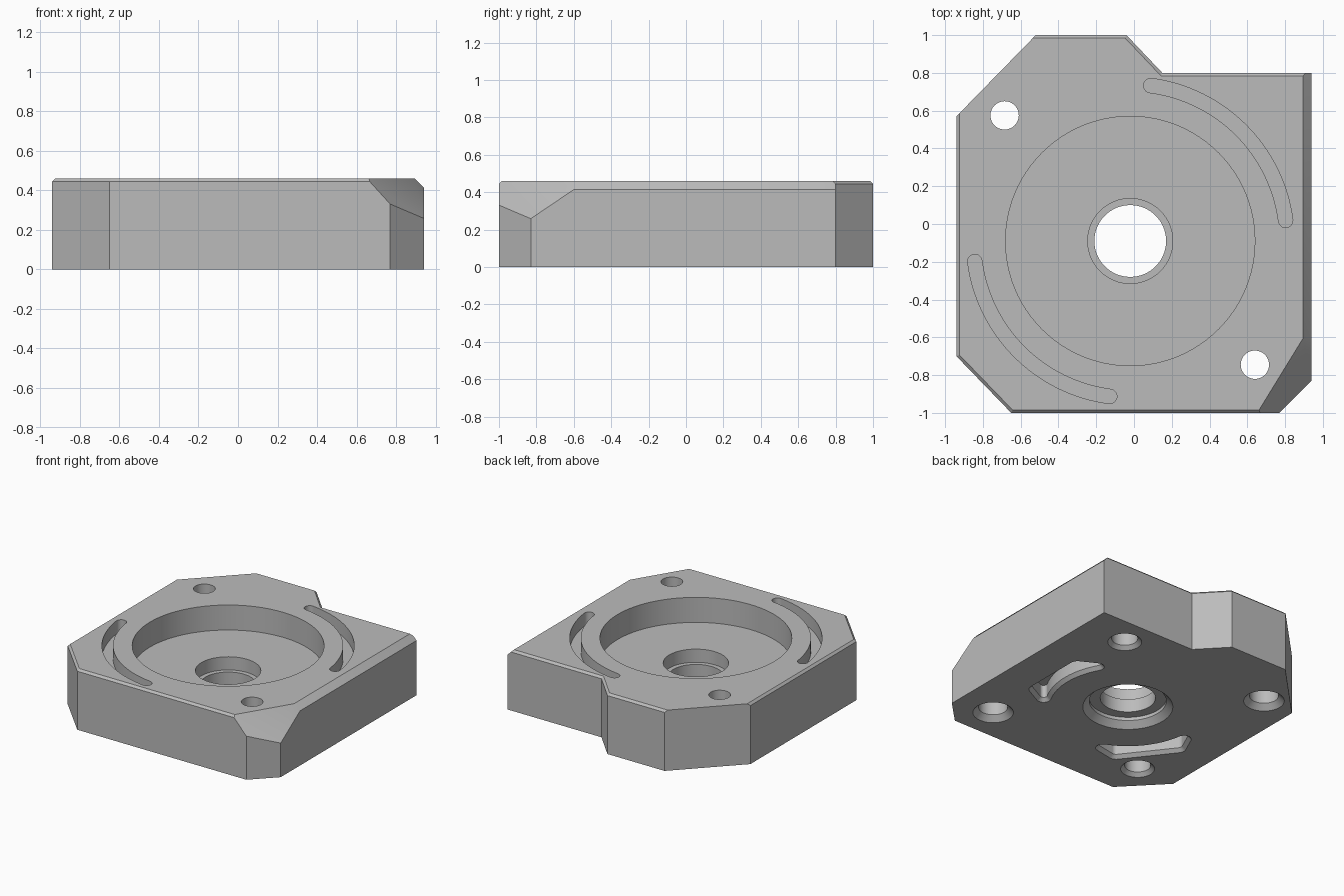
import bpy, bmesh
from math import sin, cos, pi, radians
from mathutils import Vector, Matrix

if "Cube" in bpy.data.objects:
    bpy.data.objects.remove(bpy.data.objects["Cube"], do_unlink=True)

HEIGHT = 0.46
CENTRE = (-0.02, -0.09)


def new_object(name, bm):
    bmesh.ops.recalc_face_normals(bm, faces=bm.faces)
    mesh = bpy.data.meshes.new(name)
    bm.to_mesh(mesh)
    bm.free()
    obj = bpy.data.objects.new(name, mesh)
    bpy.context.collection.objects.link(obj)
    return obj


def loft(bm, sections):
    """Closed solid through (outline, z) sections with equal point counts."""
    rings = [[bm.verts.new((x, y, z)) for x, y in pts] for pts, z in sections]
    for low, high in zip(rings, rings[1:]):
        for i in range(len(low)):
            j = (i + 1) % len(low)
            bm.faces.new((low[i], low[j], high[j], high[i]))
    bm.faces.new(rings[0])
    bm.faces.new(rings[-1])
    return rings


def arc(cx, cy, r, start, end, steps):
    angles = [radians(start + (end - start) * i / steps) for i in range(steps + 1)]
    return [(cx + r * cos(a), cy + r * sin(a)) for a in angles]


def cutter(name, sections):
    bm = bmesh.new()
    loft(bm, sections)
    obj = new_object(name, bm)
    obj.hide_render = True
    return obj


def bore(name, x, y, profile, sides=48):
    """Round cutter from (radius, z) steps."""
    return cutter(name, [(arc(x, y, r, 0, 360, sides)[:-1], z) for r, z in profile])


def slot_outline(start):
    """Curved slot with round ends around the main axis."""
    r, w, end = 0.83, 0.038, start + 75
    cx, cy = CENTRE
    caps = [(cx + r * cos(radians(a)), cy + r * sin(radians(a))) for a in (start, end)]
    return (arc(cx, cy, r + w, start, end, 32)
            + arc(*caps[1], w, end, end + 180, 10)[1:-1]
            + arc(cx, cy, r - w, end, start, 32)
            + arc(*caps[0], w, start + 180, start + 360, 10)[1:-1])


def kidney_outline(turn, grow):
    """Rounded pocket: straight outer side, hollow inner side."""
    a = 29
    ix, iy = 0.59 * cos(radians(a)), -0.59 * sin(radians(a))
    half = (arc(ix, iy, 0.05 + grow, 180 - a, 302, 10)
            + arc(0.63, -0.215, 0.06 + grow, 302, 360, 6))
    pts = half + [(x, -y) for x, y in reversed(half)]
    pts += arc(0, 0, 0.54 - grow, a, -a, 16)[1:-1]
    rot = Matrix.Rotation(radians(turn), 2)
    return [tuple(rot @ Vector(p) + Vector(CENTRE)) for p in pts]


# Block with thin chamfers on most top edges
outline = [(-0.94, 0.57), (-0.52, 1.0), (-0.04, 1.0), (0.15, 0.8), (0.94, 0.8),
           (0.94, -0.83), (0.77, -1.0), (-0.65, -1.0), (-0.94, -0.70)]
bm = bmesh.new()
top = loft(bm, [(outline, 0), (outline, HEIGHT)])[1]
bmesh.ops.recalc_face_normals(bm, faces=bm.faces)
edges = [bm.edges.get((top[i], top[(i + 1) % len(top)])) for i in (1, 2, 3, 6, 7, 8)]
bmesh.ops.bevel(bm, geom=edges, offset=0.016, offset_type='OFFSET', segments=1,
                profile=0.5, affect='EDGES')

# Wide right chamfer and the sloped front corner
for point, normal in (((0.895, 0, HEIGHT), (1, 0, 1)),
                      ((0.895, -0.605, HEIGHT), (1.10, -0.675, 1))):
    cut = bmesh.ops.bisect_plane(bm, geom=bm.verts[:] + bm.edges[:] + bm.faces[:],
                                 plane_co=point, plane_no=normal, clear_outer=True)
    rim = [e for e in cut["geom_cut"] if isinstance(e, bmesh.types.BMEdge)]
    bmesh.ops.contextual_create(bm, geom=rim)
block = new_object("housing_block", bm)

# Central pocket, bearing seat, through bore and underside recess
cutters = [
    bore("pocket_cutter", *CENTRE, [(0.66, 0.27), (0.66, 0.6)], 96),
    bore("seat_cutter", *CENTRE, [(0.225, 0.17), (0.225, 0.3)], 64),
    bore("bore_cutter", *CENTRE, [(0.19, 0.02), (0.19, 0.2)], 64),
    bore("recess_cutter", *CENTRE,
         [(0.33, -0.02), (0.265, 0.045), (0.265, 0.07)], 64),
]

# Stepped through holes and blind holes
for i, (x, y) in enumerate([(-0.685, 0.575), (0.64, -0.745)]):
    cutters.append(bore(f"through_hole_cutter_{i}", x, y,
                        [(0.16, -0.02), (0.10, 0.04), (0.10, 0.24), (0.075, 0.24), (0.075, 0.6)]))
for i, (x, y) in enumerate([(0.57, 0.58), (-0.62, -0.70)]):
    cutters.append(bore(f"blind_hole_cutter_{i}", x, y,
                        [(0.137, -0.02), (0.09, 0.027), (0.09, 0.25)]))

# Curved slots on top, rounded pockets below
for i, start in enumerate((7.5, 187.5)):
    pts = slot_outline(start)
    cutters.append(cutter(f"slot_cutter_{i}", [(pts, HEIGHT - 0.1), (pts, 0.6)]))
for i, turn in enumerate((0, 218)):
    cutters.append(cutter(f"kidney_cutter_{i}", [
        (kidney_outline(turn, 0.02), -0.02), (kidney_outline(turn, -0.025), 0.025),
        (kidney_outline(turn, -0.025), 0.12)]))

for c in cutters:
    mod = block.modifiers.new(c.name, 'BOOLEAN')
    mod.operation, mod.solver, mod.object = 'DIFFERENCE', 'EXACT', c

# Bake the cuts and drop the cutters
bpy.context.view_layer.update()
graph = bpy.context.evaluated_depsgraph_get()
block_mesh = bpy.data.meshes.new_from_object(block.evaluated_get(graph))
block.modifiers.clear()
block.data = block_mesh
for c in cutters:
    bpy.data.objects.remove(c, do_unlink=True)

# Plain grey metal
grey = bpy.data.materials.new("grey_metal")
grey.use_nodes = True
colour = (0.5, 0.5, 0.5, 1)
grey.diffuse_color = colour
grey.node_tree.nodes["Principled BSDF"].inputs["Base Color"].default_value = colour
block.data.materials.clear()
block.data.materials.append(grey)

bpy.ops.object.select_all(action='DESELECT')
block.select_set(True)
bpy.context.view_layer.objects.active = block
bpy.ops.object.shade_smooth_by_angle(angle=radians(25))
